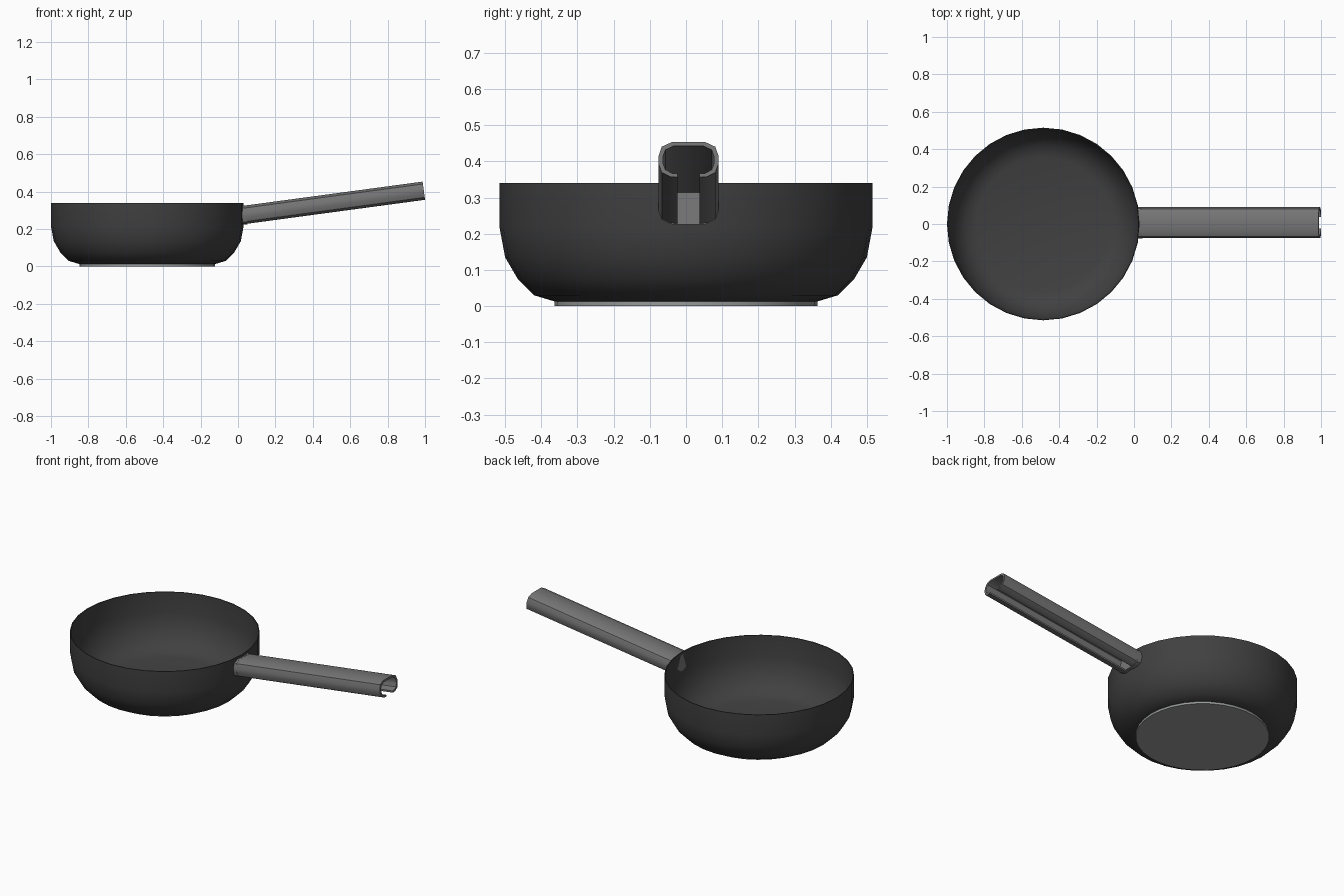
import bpy, bmesh, math
from mathutils import Vector

if "Cube" in bpy.data.objects:
    bpy.data.objects.remove(bpy.data.objects["Cube"])

PAN_X, PAN_R = -0.485, 0.515      # pan centre and radius
HANDLE_Y = 0.007                  # handle centre line
SEGS = 32


def material(name, rgb):
    m = bpy.data.materials.new(name)
    m.diffuse_color = (*rgb, 1)
    m.use_nodes = True
    m.node_tree.nodes["Principled BSDF"].inputs["Base Color"].default_value = m.diffuse_color
    return m


def finish(bm, name, mat, angle):
    bmesh.ops.recalc_face_normals(bm, faces=bm.faces)
    me = bpy.data.meshes.new(name)
    bm.to_mesh(me)
    bm.free()
    for p in me.polygons:
        p.use_smooth = True
    me.set_sharp_from_angle(angle=math.radians(angle))
    me.materials.append(mat)
    ob = bpy.data.objects.new(name, me)
    bpy.context.collection.objects.link(ob)
    return ob


def lathe(name, profile, mat, angle):
    """Turn an (r, z) profile about the pan axis; both ends get flat caps."""
    bm = bmesh.new()
    rings = []
    for r, z in profile:
        rings.append([bm.verts.new((PAN_X + r * math.cos(2 * math.pi * i / SEGS),
                                    r * math.sin(2 * math.pi * i / SEGS), z))
                      for i in range(SEGS)])
    for a, b in zip(rings, rings[1:]):
        for i in range(SEGS):
            j = (i + 1) % SEGS
            bm.faces.new((a[i], a[j], b[j], b[i]))
    bm.faces.new(rings[0])
    bm.faces.new(rings[-1])
    return finish(bm, name, mat, angle)


coating = material("dark_coating", (0.052, 0.052, 0.052))
grey = material("handle_grey", (0.18, 0.18, 0.18))
steel = material("base_steel", (0.31, 0.33, 0.32))

# Pan body: rounded outside, thin wall, matching inside
outer = [(0.36, 0.012), (0.42, 0.03), (0.465, 0.075), (0.50, 0.135),
         (PAN_R, 0.215), (PAN_R, 0.34)]
inner = [(0.51, 0.34), (0.51, 0.216), (0.495, 0.137), (0.461, 0.079),
         (0.417, 0.035), (0.359, 0.018)]
lathe("pan_body", outer + inner, coating, 40)

# Steel disc under the pan
lathe("base_disc", [(0.363, 0.0), (0.363, 0.013)], steel, 40)

# Handle section, right half from the slot up to the top (across, up)
half_out = [(0.030, -0.049), (0.050, -0.048), (0.074, -0.036), (0.083, -0.012),
            (0.083, 0.010), (0.074, 0.036), (0.046, 0.049)]
half_in = [(0.030, -0.039), (0.046, -0.038), (0.064, -0.028), (0.071, -0.009),
           (0.071, 0.007), (0.064, 0.027), (0.041, 0.038)]


def mirrored(half):
    return half + [(-y, z) for y, z in reversed(half)]


start, end = Vector((0.036, HANDLE_Y, 0.276)), Vector((0.9935, HANDLE_Y, 0.405))
axis = (end - start).normalized()
up = axis.cross(Vector((0, 1, 0)))
if up.z < 0:
    up = -up

# Hollow handle with a slot along the underside
bm = bmesh.new()
loop = mirrored(half_out) + mirrored(half_in)[::-1]
n = len(loop)
ends = [[bm.verts.new(o + Vector((0, y, 0)) + up * z) for y, z in loop]
        for o in (start, end)]
for i in range(n):
    j = (i + 1) % n
    bm.faces.new((ends[0][i], ends[0][j], ends[1][j], ends[1][i]))
for e in ends:
    for i in range(n // 2 - 1):
        bm.faces.new((e[i], e[i + 1], e[n - 2 - i], e[n - 1 - i]))
finish(bm, "handle", grey, 40)

# Mounting plate that follows the pan wall and closes the handle's inner end
bm = bmesh.new()
back, front = [], []
for y, z in mirrored(half_out):
    yy = HANDLE_Y + y * 1.01
    wall = PAN_X + math.sqrt(PAN_R ** 2 - yy ** 2) - 0.003
    p = start + up * (z * 1.04)
    back.append(bm.verts.new((wall, yy, p.z)))
    front.append(bm.verts.new((p.x + axis.x * 0.008, yy, p.z)))
m = len(back)
for i in range(m):
    j = (i + 1) % m
    bm.faces.new((back[i], back[j], front[j], front[i]))
bm.faces.new(back)
bm.faces.new(front)
finish(bm, "handle_mount", grey, 40)
